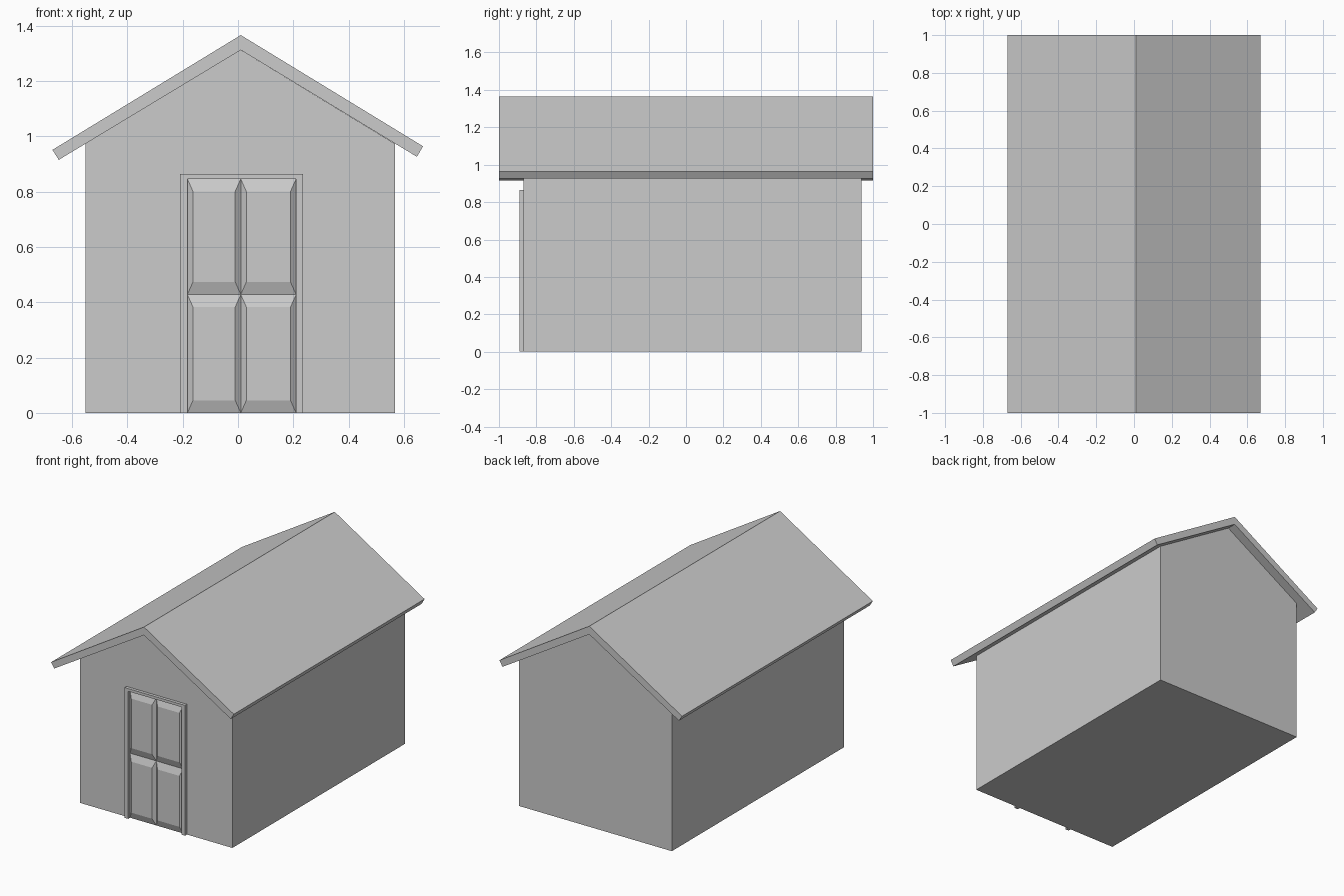
import bpy, bmesh

if "Cube" in bpy.data.objects:
    bpy.data.objects.remove(bpy.data.objects["Cube"])

CX = 0.01            # ridge and door centre line
WALL_Y = -0.87       # front wall plane


def link(name, bm):
    bmesh.ops.recalc_face_normals(bm, faces=bm.faces)
    mesh = bpy.data.meshes.new(name)
    bm.to_mesh(mesh)
    bm.free()
    obj = bpy.data.objects.new(name, mesh)
    bpy.context.collection.objects.link(obj)
    return obj


def extrude_profile(name, points, y0, y1):
    """Closed x/z profile extruded along y."""
    bm = bmesh.new()
    face = bm.faces.new([bm.verts.new((x, y0, z)) for x, z in points])
    ext = bmesh.ops.extrude_face_region(bm, geom=[face])
    verts = [g for g in ext["geom"] if isinstance(g, bmesh.types.BMVert)]
    bmesh.ops.translate(bm, verts=verts, vec=(0, y1 - y0, 0))
    return link(name, bm)


def raised_panel(name, x0, x1, z0, z1, side=0.02, end=0.045, depth=0.016):
    """Door panel with sloped borders rising to a flat centre."""
    bm = bmesh.new()
    back = [bm.verts.new((x, WALL_Y, z))
            for x, z in ((x0, z0), (x1, z0), (x1, z1), (x0, z1))]
    a, b, c, d = x0 + side, x1 - side, z0 + end, z1 - end
    front = [bm.verts.new((x, WALL_Y - depth, z))
             for x, z in ((a, c), (b, c), (b, d), (a, d))]
    bm.faces.new(back)
    bm.faces.new(front)
    for i in range(4):
        j = (i + 1) % 4
        bm.faces.new((back[i], back[j], front[j], front[i]))
    return link(name, bm)


# House body with gable ends
extrude_profile("walls", [(-0.552, 0), (0.568, 0), (0.568, 0.973),
                          (CX, 1.312), (-0.552, 0.973)], WALL_Y, 0.937)

# Pitched roof slab overhanging all sides
extrude_profile("roof", [(-0.671, 0.951), (-0.648, 0.915), (CX, 1.312),
                         (0.647, 0.926), (0.669, 0.964), (CX, 1.366)], -1, 1)

# Door surround
extrude_profile("door_frame", [(-0.209, 0), (-0.183, 0), (-0.183, 0.846),
                               (0.21, 0.846), (0.21, 0), (0.235, 0),
                               (0.235, 0.864), (-0.209, 0.864)], -0.89, WALL_Y)

# Four raised door panels
for col, (x0, x1) in (("left", (-0.183, CX)), ("right", (CX, 0.21))):
    for row, (z0, z1) in (("lower", (0, 0.428)), ("upper", (0.428, 0.846))):
        raised_panel(f"door_panel_{row}_{col}", x0, x1, z0, z1)
